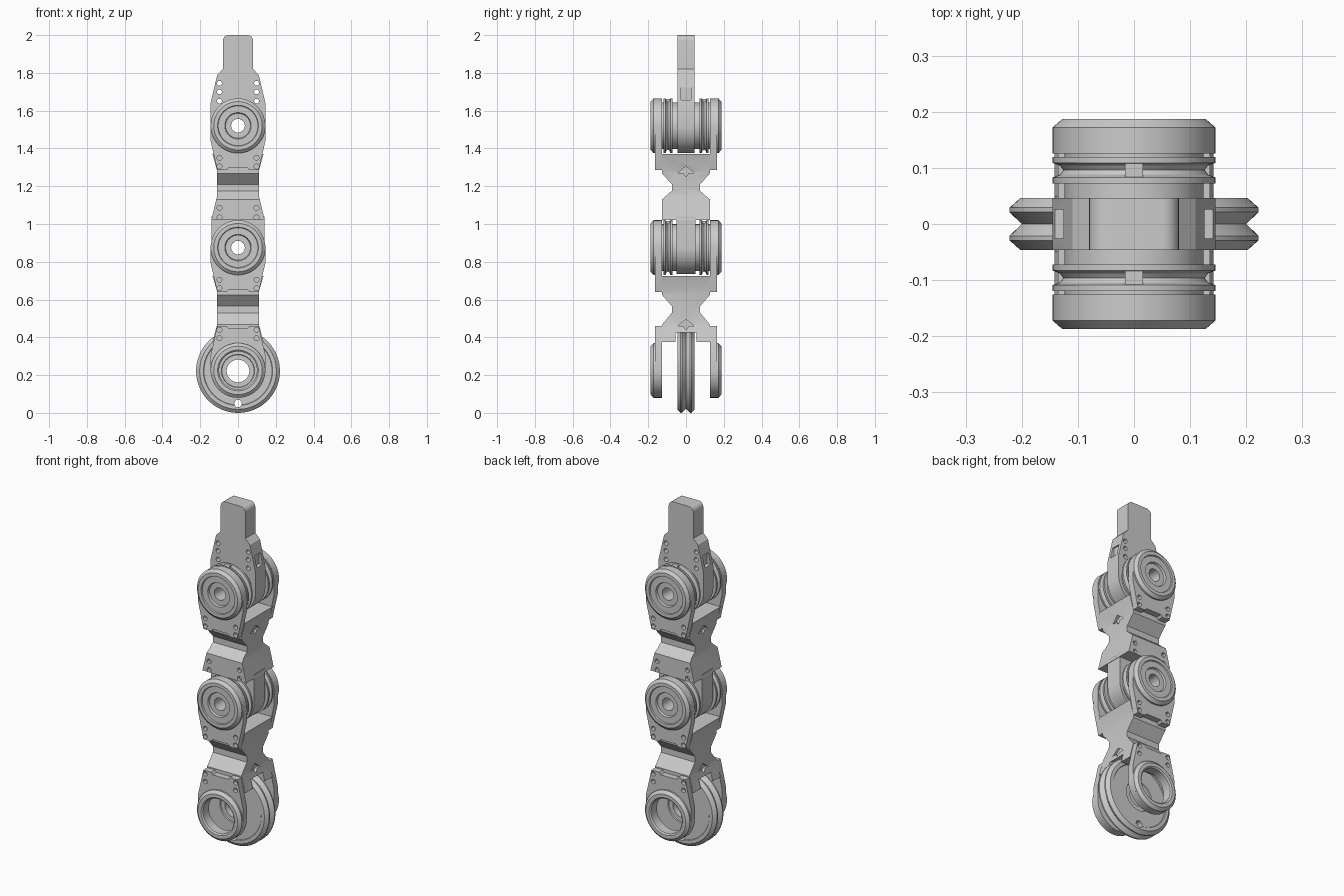
import bpy, bmesh, math

old = bpy.data.objects.get("Cube")
if old:
    bpy.data.objects.remove(old, do_unlink=True)

grey = bpy.data.materials.new("light_grey")
grey.use_nodes = True
COLOUR = (0.6, 0.6, 0.6, 1)
grey.diffuse_color = COLOUR
grey.node_tree.nodes["Principled BSDF"].inputs["Base Color"].default_value = COLOUR

parts = []
JOINTS = {"lower": 0.225, "middle": 0.875, "upper": 1.52}
R = 0.145          # joint radius
BORE = 0.036       # axle hole


def finish(name, bm):
    bmesh.ops.recalc_face_normals(bm, faces=bm.faces)
    me = bpy.data.meshes.new(name)
    bm.to_mesh(me)
    bm.free()
    me.materials.append(grey)
    ob = bpy.data.objects.new(name, me)
    bpy.context.collection.objects.link(ob)
    parts.append(ob)
    return ob


def add_prism(bm, pts, axis, a, b):
    """Extrude a 2D outline along x or y from a to b."""
    def place(p, t):
        return (t, p[0], p[1]) if axis == "x" else (p[0], t, p[1])
    lo = [bm.verts.new(place(p, a)) for p in pts]
    hi = [bm.verts.new(place(p, b)) for p in pts]
    bm.faces.new(lo)
    bm.faces.new(hi)
    for i in range(len(pts)):
        j = (i + 1) % len(pts)
        bm.faces.new((lo[i], lo[j], hi[j], hi[i]))


def prism(name, *shapes):
    bm = bmesh.new()
    for s in shapes:
        add_prism(bm, *s)
    return finish(name, bm)


def mirrored(half):
    return half + [(-u, v) for u, v in reversed(half) if abs(u) > 1e-5]


def circle(u, v, r, n=24):
    return [(u + r * math.cos(2 * math.pi * i / n),
             v + r * math.sin(2 * math.pi * i / n)) for i in range(n)]


def rect(u, v, w, h):
    return [(u - w, v - h), (u + w, v - h), (u + w, v + h), (u - w, v + h)]


def ring(name, profile, z, side=1, steps=64):
    """Turn a closed (radius, y) profile about the joint axis."""
    bm = bmesh.new()
    loops = []
    for i in range(steps):
        t = 2 * math.pi * i / steps
        loops.append([bm.verts.new((r * math.cos(t), side * y, z + r * math.sin(t)))
                      for r, y in profile])
    n = len(profile)
    for i in range(steps):
        p, q = loops[i], loops[(i + 1) % steps]
        for k in range(n):
            m = (k + 1) % n
            bm.faces.new((p[k], p[m], q[m], q[k]))
    return finish(name, bm)


def boolean(ob, cutter, operation="DIFFERENCE"):
    mod = ob.modifiers.new("cut", "BOOLEAN")
    mod.operation = operation
    mod.solver = "EXACT"
    mod.object = cutter
    bpy.context.view_layer.update()
    bpy.context.view_layer.objects.active = ob
    bpy.ops.object.modifier_apply(modifier=mod.name)
    parts.remove(cutter)
    bpy.data.objects.remove(cutter, do_unlink=True)


def screw_holes(heights, a, b):
    return [(circle(s * 0.098, z, 0.013, 16), "y", a, b) for s in (1, -1) for z in heights]


def chevrons(z):
    pts = mirrored([(0, z - 0.02), (0.015, z), (0.045, z), (0, z + 0.035)])
    return [(pts, "x", s * 0.098, s * 0.16) for s in (1, -1)]


# Waisted link bodies: side profile intersected with front outline
def link(name, side_half, front_half, cuts):
    body = prism(name, (mirrored(side_half), "x", -0.2, 0.2))
    boolean(body, prism("outline", (mirrored(front_half), "y", -0.3, 0.3)), "INTERSECT")
    boolean(body, prism("cutter", *cuts))


W, N = 0.127, 0.075
link("lower_link",
     [(W, 0.375), (W, 0.467), (N, 0.53), (N, 0.565), (W, 0.625), (W, 0.725)],
     [(0.135, 0.375), (0.11, 0.47), (0.11, 0.64), (0.135, 0.725)],
     [(circle(0, JOINTS["lower"], 0.235, 64), "y", -0.055, 0.055)] + chevrons(0.46))
link("middle_link",
     [(W, 1.02), (W, 1.13), (N, 1.175), (N, 1.21), (W, 1.268), (W, 1.37)],
     [(0.142, 1.02), (0.11, 1.15), (0.11, 1.28), (0.135, 1.37)],
     chevrons(1.27) + [h for s in (1, -1)
                       for h in screw_holes((1.035, 1.085), s * 0.11, s * 0.14)])

# Central tongue of the middle link
z = JOINTS["middle"]
arc = [(0.14 * math.sin(math.radians(a)), z - 0.14 * math.cos(math.radians(a)))
       for a in range(0, 91, 6)]
tongue = prism("middle_tongue", (mirrored(arc + [(0.14, 1.04)]), "y", -0.05, 0.05))
boolean(tongue, prism("cutter", (circle(0, z, BORE, 48), "y", -0.1, 0.1)))

# Fingertip with rounded end
z = JOINTS["upper"]
arc = [(R * math.sin(math.radians(a)), z - R * math.cos(math.radians(a)))
       for a in range(0, 91, 6)]
crown = [(0.05 + 0.03 * math.cos(math.radians(a)), 1.97 + 0.03 * math.sin(math.radians(a)))
         for a in range(0, 91, 15)]
tip = prism("fingertip",
            (mirrored(arc + [(R, 1.64), (0.11, 1.79), (0.08, 1.82)] + crown),
             "y", -0.046, 0.046))
boolean(tip, prism("cutter", (circle(0, z, BORE, 48), "y", -0.1, 0.1),
                   *screw_holes((1.65, 1.70, 1.745), -0.1, 0.1)))
boolean(tip, prism("cutter", *[(rect(0, 1.69, 0.026, 0.033), "x", s * 0.118, s * 0.2)
                               for s in (1, -1)]))

# Fork plates, end caps and grooved wheels on both sides of each joint
for joint, z in JOINTS.items():
    low = joint == "lower"
    up = -1 if low else 1
    bore = 0.1 if low else BORE
    half = [(0.05, -0.222), (0.06, -0.235), (0.11, -0.235), (R, -0.08)]
    half += [(R * math.cos(math.radians(a)), R * math.sin(math.radians(a)))
             for a in range(0, 91, 6)]
    outline = mirrored([(u, z + up * v) for u, v in half])
    for s, label in ((-1, "front"), (1, "back")):
        plate = prism(f"{joint}_{label}_fork_plate", (outline, "y", s * 0.126, s * 0.163))
        boolean(plate, prism("cutter", (circle(0, z, bore, 64), "y", s * 0.1, s * 0.2),
                             *screw_holes((z - up * 0.215, z - up * 0.17), s * 0.14, s * 0.2)))
        if low:
            cap = [(bore, 0.13), (R, 0.13), (R, 0.172), (0.128, 0.187),
                   (0.108, 0.187), (bore, 0.18)]
        else:
            cap = [(BORE, 0.13), (R, 0.13), (R, 0.172), (0.128, 0.187), (0.108, 0.187),
                   (0.105, 0.18), (0.07, 0.18), (0.066, 0.168), (BORE, 0.168)]
        ring(f"{joint}_{label}_cap", cap, z, s)
        if not low:
            wheel = [(BORE, 0.072), (R, 0.072), (R, 0.083), (0.132, 0.088), (0.126, 0.096),
                     (0.132, 0.104), (R, 0.109), (R, 0.119), (BORE, 0.119)]
            ring(f"{joint}_{label}_wheel", wheel, z, s)
            for gap, a, b in (("inner", 0.045, 0.072), ("outer", 0.119, 0.13)):
                ring(f"{joint}_{label}_{gap}_spacer",
                     [(BORE, a), (0.124, a), (0.124, b), (BORE, b)], z, s)
            prism(f"{joint}_{label}_cable_anchor",
                  (rect(0, z + 0.13, 0.016, 0.012), "y", s * 0.08, s * 0.112))

# Large double-rimmed wheel at the base
half = [(0.06, 0.036), (0.085, 0.036), (0.088, 0.042), (0.18, 0.042), (0.183, 0.046),
        (0.203, 0.046), (0.222, 0.029), (0.222, 0.021), (0.2, 0)]
profile = half + [(r, -y) for r, y in reversed(half[:-1])]
base = ring("base_wheel", profile, 0.222, steps=96)
boolean(base, prism("cutter", (circle(0, 0.05, 0.02), "y", -0.1, 0.1)))

# Shading
bpy.ops.object.select_all(action="DESELECT")
for ob in parts:
    ob.select_set(True)
bpy.context.view_layer.objects.active = parts[0]
bpy.ops.object.shade_smooth_by_angle(angle=math.radians(25))
